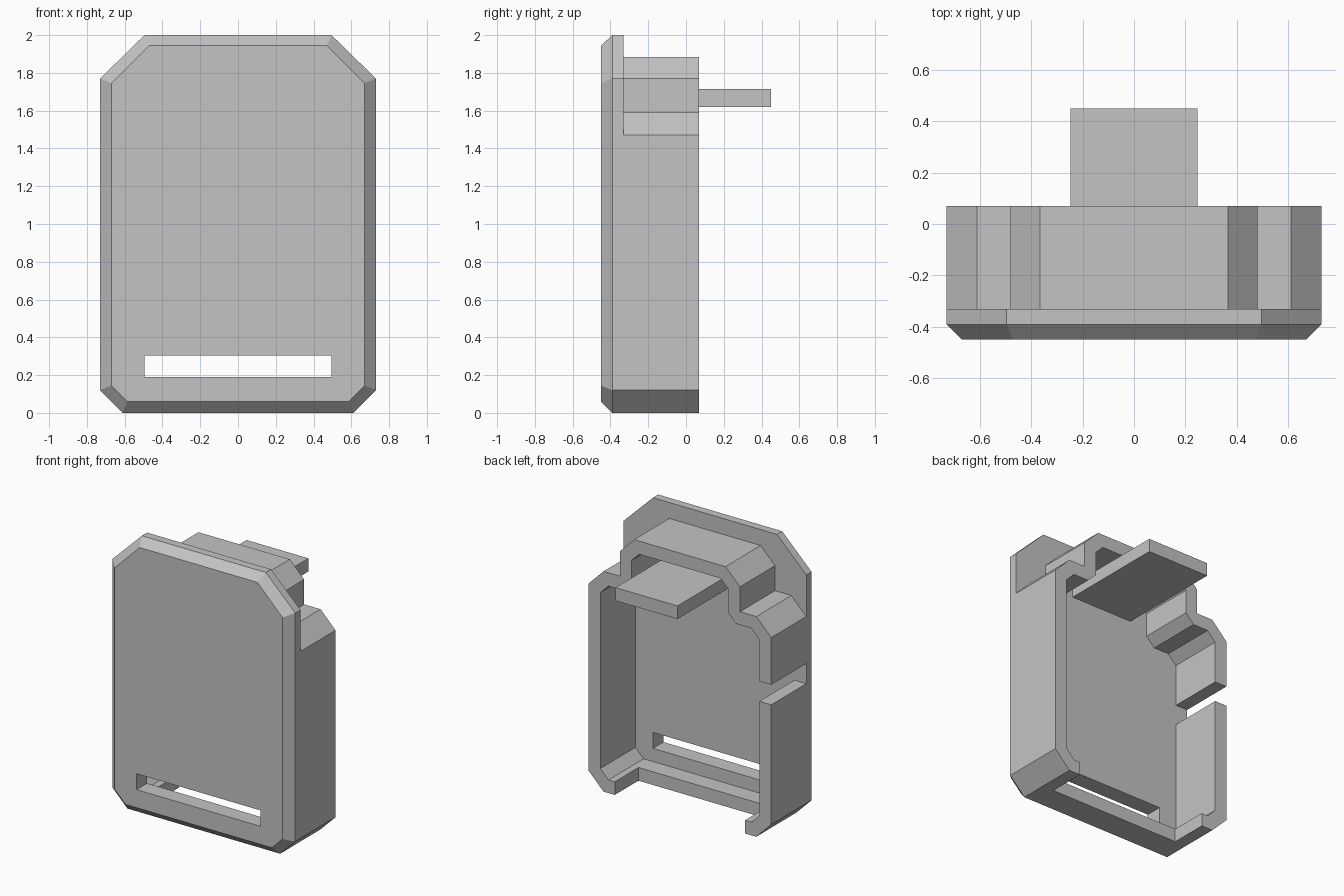
import bpy
import bmesh

if "Cube" in bpy.data.objects:
    bpy.data.objects.remove(bpy.data.objects["Cube"], do_unlink=True)

grey = bpy.data.materials.new("matte_grey")
grey.use_nodes = True
grey.diffuse_color = (0.55, 0.55, 0.55, 1)
grey.node_tree.nodes["Principled BSDF"].inputs["Base Color"].default_value = grey.diffuse_color


def mirrored(half):
    """Close a right-hand profile (x, z) with its mirror image."""
    return half + [(-x, z) for x, z in reversed(half)]


def loft(name, rings):
    """Solid through matching (profile, y) rings, capped at both ends."""
    bm = bmesh.new()
    loops = [[bm.verts.new((x, y, z)) for x, z in prof] for prof, y in rings]
    for a, b in zip(loops, loops[1:]):
        n = len(a)
        for i in range(n):
            j = (i + 1) % n
            bm.faces.new((a[i], a[j], b[j], b[i]))
    bm.faces.new(loops[0])
    bm.faces.new(loops[-1])
    bmesh.ops.recalc_face_normals(bm, faces=bm.faces[:])
    mesh = bpy.data.meshes.new(name)
    bm.to_mesh(mesh)
    bm.free()
    mesh.materials.append(grey)
    obj = bpy.data.objects.new(name, mesh)
    bpy.context.collection.objects.link(obj)
    return obj


def block(name, x0, x1, y0, y1, z0, z1):
    prof = [(x0, z0), (x1, z0), (x1, z1), (x0, z1)]
    return loft(name, [(prof, y0), (prof, y1)])


def cut(target, cutter):
    """Subtract the cutter, then discard it."""
    cutter.hide_render = True
    mod = target.modifiers.new("cut", "BOOLEAN")
    mod.operation = "DIFFERENCE"
    mod.solver = "EXACT"
    mod.object = cutter
    bpy.context.view_layer.objects.active = target
    bpy.ops.object.modifier_apply(modifier=mod.name)
    bpy.data.objects.remove(cutter, do_unlink=True)


FRONT, EDGE, BACK, RIM = -0.45, -0.39, -0.33, 0.07

# Front plate: clipped corners, bevelled front edge, strap slot
plate_outer = mirrored([(0.61, 0), (0.73, 0.12), (0.73, 1.77), (0.495, 2)])
plate_face = mirrored([(0.585, 0.06), (0.67, 0.145), (0.67, 1.745), (0.47, 1.945)])
plate = loft("front_plate", [(plate_face, FRONT), (plate_outer, EDGE), (plate_outer, BACK)])
cut(plate, block("strap_slot", -0.495, 0.495, -1, 1, 0.19, 0.305))

# Surrounding wall with a stepped top
wall_outer = mirrored([(0.61, 0), (0.73, 0.12), (0.73, 1.47), (0.61, 1.59),
                       (0.48, 1.59), (0.48, 1.77), (0.365, 1.885)])
wall_inner = mirrored([(0.57, 0.095), (0.635, 0.16), (0.635, 1.43), (0.57, 1.495),
                       (0.45, 1.495), (0.385, 1.56), (0.385, 1.73), (0.325, 1.79)])
wall = loft("side_wall", [(wall_outer, BACK), (wall_outer, RIM)])
cut(wall, loft("cavity", [(wall_inner, -1), (wall_inner, 1)]))

# Gap through one side and notch in the bottom rim
cut(wall, block("side_gap", -1, -0.5, -1, 1, 0.985, 1.13))
cut(wall, block("bottom_notch", -0.52, 0.52, -0.2, 1, -0.2, 0.13))

# Flat tongue reaching out of the back
block("rear_tongue", -0.247, 0.247, BACK, 0.45, 1.62, 1.715)
